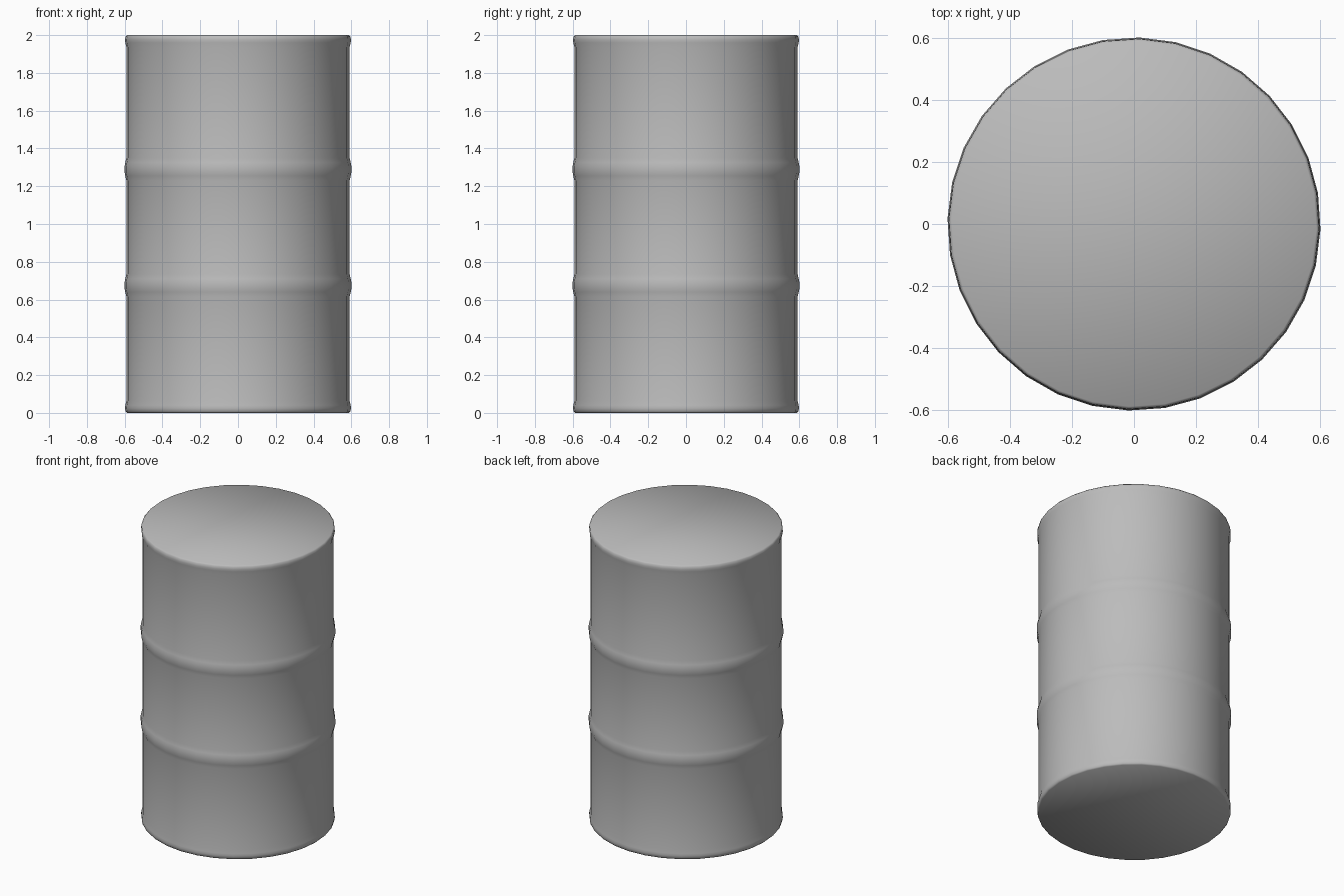
import bpy
import bmesh
from math import cos, sin, radians, tau

cube = bpy.data.objects.get("Cube")
if cube:
    bpy.data.objects.remove(cube)

SIDES = 32
TURN = radians(9.6)
BODY = 0.591


def make_material(name, color):
    mat = bpy.data.materials.new(name)
    mat.use_nodes = True
    mat.diffuse_color = color
    mat.node_tree.nodes["Principled BSDF"].inputs["Base Color"].default_value = color
    return mat


def rib(z):
    # Rounded rolling hoop pressed out of the wall
    return [(BODY, z - 0.06), (0.597, z - 0.035), (0.601, z - 0.015),
            (0.601, z + 0.015), (0.597, z + 0.035), (BODY, z + 0.06)]


def lathe(name, profile, mat):
    # Spin the profile around z and close both ends with flat lids
    bm = bmesh.new()
    rings = []
    for r, z in profile:
        angles = [TURN + tau * i / SIDES for i in range(SIDES)]
        rings.append([bm.verts.new((r * cos(a), r * sin(a), z)) for a in angles])
    for low, high in zip(rings, rings[1:]):
        for i in range(SIDES):
            j = (i + 1) % SIDES
            bm.faces.new((low[i], low[j], high[j], high[i]))
    bm.faces.new(rings[0][::-1])
    bm.faces.new(rings[-1])
    mesh = bpy.data.meshes.new(name)
    bm.to_mesh(mesh)
    bm.free()
    mesh.materials.append(mat)
    obj = bpy.data.objects.new(name, mesh)
    bpy.context.collection.objects.link(obj)
    bpy.ops.object.select_all(action="DESELECT")
    obj.select_set(True)
    bpy.context.view_layer.objects.active = obj
    bpy.ops.object.shade_smooth_by_angle(angle=radians(60))
    return obj


# Slightly flared, rounded rims at the two ends
bottom_rim = [(0.588, 0), (0.596, 0.008), (0.598, 0.025), (0.597, 0.04), (BODY, 0.065)]
top_rim = [(r, 2 - z) for r, z in reversed(bottom_rim)]

grey = make_material("grey_steel", (0.5, 0.5, 0.5, 1))
lathe("steel_drum", bottom_rim + rib(0.675) + rib(1.29) + top_rim, grey)
